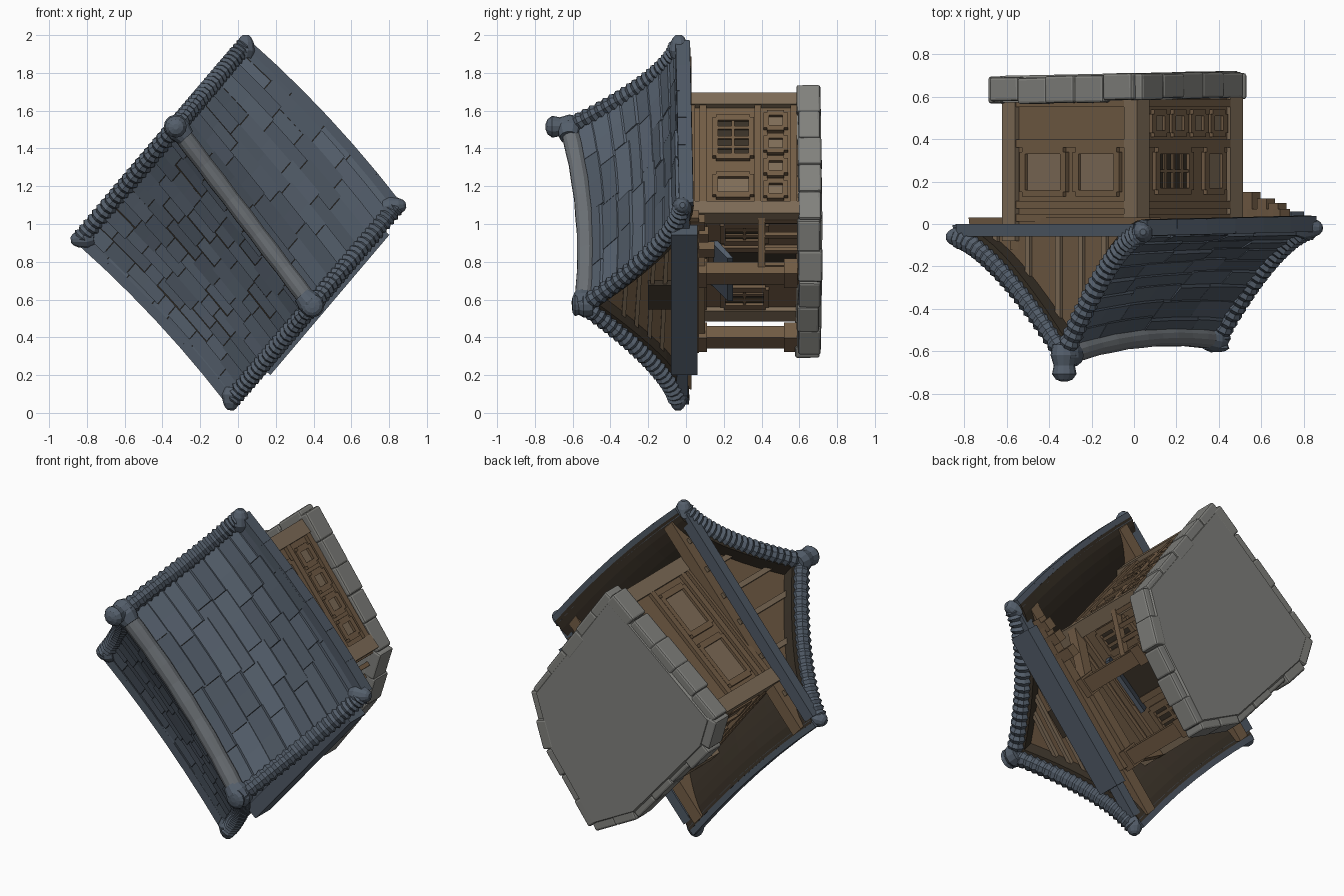
import bpy, bmesh, math, random
from mathutils import Vector as V

if "Cube" in bpy.data.objects:
    bpy.data.objects.remove(bpy.data.objects["Cube"])

random.seed(4)


def mat(name, c):
    m = bpy.data.materials.new(name)
    m.diffuse_color = (*c, 1)
    m.use_nodes = True
    m.node_tree.nodes["Principled BSDF"].inputs["Base Color"].default_value = m.diffuse_color
    return m


SLATE = [mat("slate_%d" % i, (.09 * k, .115 * k, .15 * k)) for i, k in enumerate((1, .88, 1.1))]
RIDGE = mat("worn_ridge", (.15, .165, .18))
WOOD = mat("wood", (.17, .108, .06))
PALE = mat("pale_wood", (.21, .15, .095))
DARK = mat("dark_timber", (.04, .03, .02))
STONE = mat("stone", (.22, .22, .205))


def finish(name, bm, mats, smooth=False):
    bmesh.ops.recalc_face_normals(bm, faces=bm.faces)
    me = bpy.data.meshes.new(name)
    for f in bm.faces:
        f.smooth = smooth
    bm.to_mesh(me)
    bm.free()
    for m in (mats if isinstance(mats, list) else [mats]):
        me.materials.append(m)
    ob = bpy.data.objects.new(name, me)
    bpy.context.collection.objects.link(ob)
    return ob


def loft(bm, rings, mi=0):
    """Skin a list of closed rings and cap both ends."""
    vs = [[bm.verts.new(p) for p in r] for r in rings]
    n = len(vs[0])
    fs = [bm.faces.new((a[i], a[(i + 1) % n], b[(i + 1) % n], b[i]))
          for a, b in zip(vs, vs[1:]) for i in range(n)]
    fs += [bm.faces.new(vs[0]), bm.faces.new(vs[-1])]
    for f in fs:
        f.material_index = mi


def beam(bm, p, q, w, h, mi=0):
    p, q = V(p), V(q)
    d = (q - p).normalized()
    up = V((0, -1, 0)) if abs(d.y) < .95 else V((.68, 0, -.73))
    s = d.cross(up).normalized()
    u = s.cross(d)
    loft(bm, [[c + s * (i * w / 2) + u * (j * h / 2)
               for i, j in ((-1, -1), (1, -1), (1, 1), (-1, 1))] for c in (p, q)], mi)


def tube(bm, pts, radii, n=12):
    pts = [V(p) for p in pts]
    rings = []
    for i, (p, r) in enumerate(zip(pts, radii)):
        d = (pts[min(i + 1, len(pts) - 1)] - pts[max(i - 1, 0)]).normalized()
        s = d.cross(V((.3, -1, .2))).normalized()
        u = s.cross(d)
        rings.append([p + (s * math.cos(k * math.tau / n) + u * math.sin(k * math.tau / n)) * r
                      for k in range(n)])
    loft(bm, rings)


# Roof frame: the house lies tipped over, so its own "up" is -y.
# a runs along the ridge, b across it.
def P(a, b, y):
    return V((.42 * a + .45 * b, y, 1.005 - .45 * a + .53 * b))


def R(a, side, t, off=0):
    """Point on the swept slope: t=0 ridge, t=1 eave, off = height above it."""
    b0 = .07 - .09 * a
    eave = -.035 + .012 * t * side + .01 * a
    ridge = .49 + .05 * a * a - .03 * a
    b1 = side + .045 * (1 - a * a)
    return P(a, b0 + t * (b1 - b0), eave - ridge * (1 - t) ** (1.49 + .07 * side) - off)


N = 12
T = [i / N for i in range(N + 1)]

# Roof deck
bm = bmesh.new()
rings = []
for i in range(9):
    a = -.95 + 1.9 * i / 8
    st = [(-.97, t) for t in T[::-1]] + [(.97, t) for t in T[1:]]
    rings.append([R(a, s, t) for s, t in st]
                 + [R(a, s, t, -.055 - .05 * min(1 - t, .4)) for s, t in st[::-1]])
loft(bm, rings)
finish("roof_deck", bm, DARK)

# Overlapping roof planks
for side, nm, courses, per in ((-1, "left", 12, 7), (1, "right", 9, 4)):
    bm = bmesh.new()
    for k in range(courses):
        t0, t1 = k / courses, (k + 1.15) / courses
        cuts = [-.94] + sorted(-.94 + 1.88 * (j + random.uniform(-.3, .3)) / per for j in range(1, per)) + [.94]
        for a0, a1 in zip(cuts, cuts[1:]):
            h = random.uniform(.012, .024)
            am = (a0 + a1) / 2
            e = min(1, t1 + random.uniform(-.02, .01))
            loft(bm, [[R(a, side, t0, -.01), R(a, side, e, -.01), R(a, side, e, h), R(a, side, t0, h * .4)]
                      for a in (a0 + .002, am, a1 - .002)], random.randrange(3))
    finish("roof_planks_" + nm, bm, SLATE)

# Rope-like verge rolls down both gables, pointed corner caps and ridge finials
UP = V((0, -1, 0))
for a, end in ((-.95, "back"), (.95, "front")):
    bm = bmesh.new()
    for side in (-1, 1):
        M = 44
        tube(bm, [R(a, side * .97, i / M, .01) for i in range(M + 1)],
             [.04 + .012 * (i % 2) for i in range(M + 1)], 9)
        c = R(a, side * .97, 1, .005)
        out = (P(a, side, 0) - P(0, 0, 0)).normalized()
        tube(bm, [c - out * .07, c - out * .03, c + out * .015, c + out * .04, c + out * .052],
             [.04, .055, .044, .03, .015])
    finish("verge_roll_" + end, bm, SLATE[0])
    bm = bmesh.new()
    s = math.copysign(1, a)
    c = R(a, 1, 0, .01)
    d = (P(s, 0, 0) - P(0, 0, 0)).normalized()
    tube(bm, [c - d * .08, c - d * .03, c + d * .02, c + d * .04, c + d * .045], [.05, .065, .06, .04, .015])
    k = 1 if s < 0 else .5
    tube(bm, [c - UP * .05, c, c + UP * .05 * k, c + UP * .09 * k, c + UP * .115 * k, c + UP * .125 * k],
         [.055, .065, .05, .058, .04, .015])
    finish("ridge_finial_" + end, bm, SLATE[0])

# Ridge roll and eave boards
bm = bmesh.new()
tube(bm, [R(-.93 + 1.86 * i / 10, 1, 0, .012) for i in range(11)], [.047 + .003 * (i % 2) for i in range(11)])
finish("ridge_roll", bm, RIDGE)
bm = bmesh.new()
for side in (-.98, .98):
    for i in range(6):
        beam(bm, R(-.95 + 1.9 * i / 6, side, 1, -.015), R(-.95 + 1.9 * (i + 1) / 6, side, 1, -.015), .05, .075)
finish("eave_boards", bm, SLATE[1])

# Gable walls with battens, courses and a small window
for s, nm in ((-1, "back"), (1, "front")):
    bm = bmesh.new()
    rings = []
    for a in (s * .72, s * .84):
        rings.append([R(a, -.95, t, -.03) for t in T[::-1]] + [R(a, .95, t, -.03) for t in T[1:]]
                     + [P(a, .95, .03), P(a, -.95, .03)])
    loft(bm, rings)
    finish("gable_wall_" + nm, bm, WOOD)
    bm = bmesh.new()
    if s > 0:
        for t in (.22, .33, .45, .58, .72):
            beam(bm, R(.86, -1, t, -.05), R(.86, 1, t, -.05), .025, .022)
        beam(bm, P(.87, -.1, -.14), P(.87, .14, -.14), .04, .12, 1)
    else:
        for side in (-1, 1):
            for t in (.12, .4, .7):
                p = R(-.85, side, t, -.04)
                beam(bm, p, (p.x, 0, p.z), .03, .025)
    finish("gable_trim_" + nm, bm, [PALE, DARK])
    bm = bmesh.new()
    if s > 0:
        beam(bm, P(1, -.62, -.01), P(1, .78, -.01), .08, .14)
        beam(bm, P(.93, -.9, -.02), P(.93, .9, -.01), .06, .06)
    else:
        beam(bm, P(-.94, -.93, -.03), P(-.94, .93, -.03), .07, .06)
    finish("gable_tie_beam_" + nm, bm, SLATE[1])


# House body frame
def B(s, t, y):
    return V((-.055 + .23 * s + .3 * t, y, 1.09 - .3 * s + .27 * t))


CORNERS = [(-1, 1), (1, 1), (1, -1), (-1, -1)]
bm = bmesh.new()
loft(bm, [[B(s, t, y) for s, t in CORNERS] for y in (-.12, .62)])
finish("house_walls", bm, WOOD)

bm = bmesh.new()
for s, t in CORNERS:
    beam(bm, B(s * .96, t * .96, -.08), B(s * .96, t * .96, .6), .085, .085)
finish("corner_posts", bm, PALE)


def wall(i, f, y, out):
    (s0, t0), (s1, t1) = CORNERS[i], CORNERS[(i + 1) % 4]
    p, q = B(s0, t0, y), B(s1, t1, y)
    n = (q - p).cross(V((0, 1, 0))).normalized()
    c = p.lerp(q, f)
    if n.dot((p + q) / 2 - B(0, 0, y)) < 0:
        n = -n
    return c + n * out


def panel(bm, i, f0, f1, y0, y1, out, mi=0):
    loft(bm, [[wall(i, f, y, o) for f, y in ((f0, y0), (f1, y0), (f1, y1), (f0, y1))]
              for o in (-.01, out)], mi)


def frame(bm, i, f0, f1, y0, y1, bars=0, fill=1):
    panel(bm, i, f0, f1, y0, y1, .006, fill)
    w = .045
    for a, b, c, d in ((f0, f1, y0 - .02, y0 + .01), (f0, f1, y1 - .01, y1 + .02),
                       (f0 - w / 2, f0 + w / 2, y0, y1), (f1 - w / 2, f1 + w / 2, y0, y1)):
        panel(bm, i, a, b, c, d, .022)
    for k in range(bars):
        f = f0 + (f1 - f0) * (k + 1) / (bars + 1)
        panel(bm, i, f - .012, f + .012, y0, y1, .016)
    if bars:
        panel(bm, i, f0, f1, (y0 + y1) / 2 - .008, (y0 + y1) / 2 + .008, .016)


# Rails, windows, panels on each wall
for i, nm in enumerate(("right", "front", "left", "back")):
    bm = bmesh.new()
    for y in (.03, .09, .38, .57):
        if i != 1 or y < .2:
            panel(bm, i, .02, .98, y - .018, y + .018, .022)
    if i == 1:
        frame(bm, i, .34, .64, .14, .59)
        frame(bm, i, .1, .27, .2, .42, 2)
        frame(bm, i, .73, .9, .2, .42, 2)
    elif i == 3:
        frame(bm, i, .12, .44, .15, .34, 0, 2)
        frame(bm, i, .54, .86, .15, .34, 0, 2)
    else:
        frame(bm, i, .18, .52, .16, .34, 3)
        frame(bm, i, .68, .86, .16, .34, 0, 2)
        for k in range(4):
            frame(bm, i, .14 + .2 * k, .27 + .2 * k, .43, .52, 0, 2)
    finish("wall_trim_" + nm, bm, [WOOD, DARK, PALE])

# Porch posts, railing, head beams with brackets, and small awning
bm = bmesh.new()
A, C = V((.09, 0, .40)), V((.39, 0, .74))
Y = lambda y: V((0, y, 0))
for p, w in ((A, B(1, -1, 0)), (C, B(1, 1, 0))):
    beam(bm, p + Y(.02), p + Y(.6), .085, .085)
    for y0, y1 in ((.52, .59), (.05, .11)):
        beam(bm, p + Y(y0), p + Y(y1), .11, .11)
    beam(bm, p + Y(.07), w + Y(.07), .06, .06)
beam(bm, A + Y(.07), C + Y(.07), .06, .06)
beam(bm, C + Y(.4), B(1, 1, .4), .035, .035)
for k in range(4):
    p = C.lerp(B(1, 1, 0), (k + .5) / 4)
    beam(bm, p + Y(.4), p + Y(.59), .025, .025)
beam(bm, P(.84, -.55, .045), P(.84, .8, .045), .06, .05)
for b, y in ((.45, .13), (.6, .1), (.72, .08)):
    beam(bm, P(.84, b, .02), P(.84, b, y + .02), .06, .06)
finish("porch_frame", bm, WOOD)
bm = bmesh.new()
loft(bm, [[wall(1, f, y, o) for y, o in ((.13, 0), (.22, .12), (.25, .12), (.17, 0))] for f in (.28, .7)])
finish("door_awning", bm, SLATE[0])

# Stone plinth with porch platform and rough edge blocks, slightly tilted
poly = [(.01, 1.71), (-.65, 1.15), (-.6, .98), (-.15, .46), (.12, .32), (.4, .7), (.5, 1.02)]
bm = bmesh.new()
loft(bm, [[V((x * k, y + .02 * x, 1 + (z - 1) * k)) for x, z in poly]
          for y, k in ((.585, 1), (.69, 1), (.712, .97))])
finish("plinth", bm, STONE)
bm = bmesh.new()
for (x0, z0), (x1, z1) in zip(poly, poly[1:] + poly[:1]):
    p, q = V((x0, .645 + .02 * x0, z0)), V((x1, .645 + .02 * x1, z1))
    n = max(1, round((q - p).length / .17))
    for k in range(n):
        j = V((random.uniform(-.008, .008), random.uniform(-.008, .008), random.uniform(-.008, .008)))
        beam(bm, p.lerp(q, k / n) + j, p.lerp(q, (k + 1.03) / n) + j,
             random.uniform(.06, .08), random.uniform(.11, .13))
ob = finish("plinth_edge_stones", bm, STONE)
bv = ob.modifiers.new("worn_edges", 'BEVEL')
bv.width, bv.segments = .012, 2
